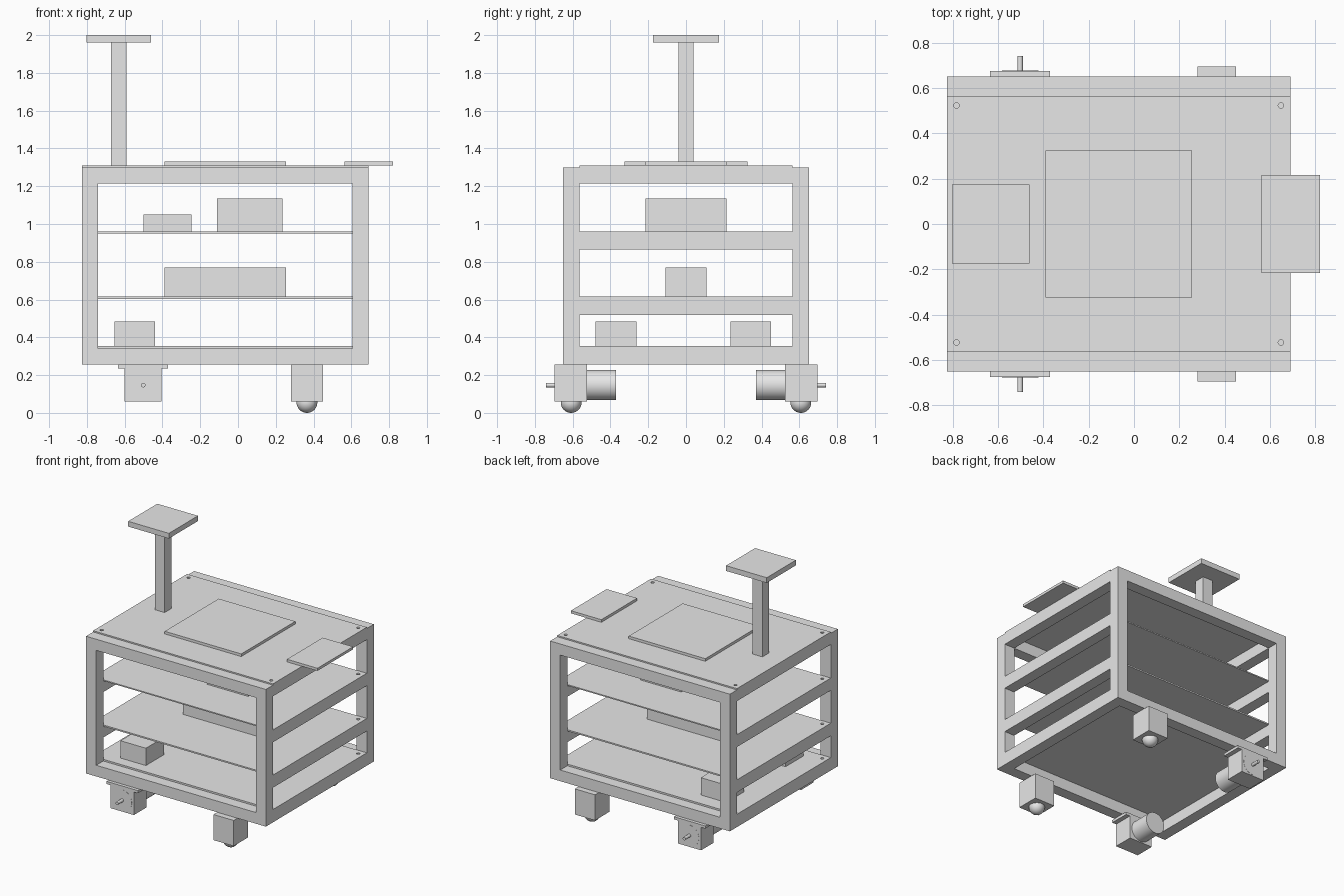
import bpy
import bmesh
from math import radians
from mathutils import Matrix, Vector

old_cube = bpy.data.objects.get("Cube")
if old_cube:
    bpy.data.objects.remove(old_cube, do_unlink=True)

# One plain grey for the whole cart
grey = bpy.data.materials.new("plain grey")
grey.use_nodes = True
colour = (0.8, 0.8, 0.8, 1)
grey.diffuse_color = colour
shader = next(n for n in grey.node_tree.nodes if n.type == "BSDF_PRINCIPLED")
shader.inputs["Base Color"].default_value = colour


def make_object(name, bm, smooth=False):
    mesh = bpy.data.meshes.new(name)
    bm.to_mesh(mesh)
    bm.free()
    mesh.materials.append(grey)
    obj = bpy.data.objects.new(name, mesh)
    bpy.context.collection.objects.link(obj)
    if smooth:
        bpy.ops.object.select_all(action="DESELECT")
        obj.select_set(True)
        bpy.context.view_layer.objects.active = obj
        bpy.ops.object.shade_smooth_by_angle(angle=radians(40))
    return obj


def box(name, xs, ys, zs):
    """Box spanning the given (low, high) ranges."""
    bm = bmesh.new()
    spans = [sorted(s) for s in (xs, ys, zs)]
    size = Vector([b - a for a, b in spans])
    centre = Vector([(a + b) / 2 for a, b in spans])
    bmesh.ops.create_cube(bm, size=1, matrix=Matrix.Translation(centre) @ Matrix.Diagonal(size).to_4x4())
    return make_object(name, bm)


def rod(name, x, ys, z, radius):
    """Cylinder lying along y."""
    bm = bmesh.new()
    place = Matrix.Translation((x, sum(ys) / 2, z)) @ Matrix.Rotation(radians(90), 4, "X")
    bmesh.ops.create_cone(bm, cap_ends=True, segments=48, radius1=radius, radius2=radius,
                          depth=abs(ys[1] - ys[0]), matrix=place)
    return make_object(name, bm, smooth=True)


# Main dimensions
left, right = -0.825, 0.69
half_depth = 0.65
low, high = 0.255, 1.30
bar = 0.085
inner = half_depth - bar
sides = {"front": -1, "back": 1}
ends = {"right": (left, left + bar), "left": (right - bar, right)}

# Frame: corner posts and long rails
for side, s in sides.items():
    depth = (s * inner, s * half_depth)
    for end, span in ends.items():
        box(f"{side}_{end}_post", span, depth, (low, high))
    for level, z in (("bottom", low), ("top", high - bar)):
        box(f"{side}_{level}_rail", (left + bar, right - bar), depth, (z, z + bar))

# Cross bars at each end and the plates resting on them
plate_thickness = {"bottom": 0.013, "lower": 0.011, "upper": 0.009, "top": 0.01}
bar_tops = {"bottom": low + bar, "lower": 0.604, "upper": 0.95, "top": high}
shelf = {}
for level, z in bar_tops.items():
    for end, span in ends.items():
        box(f"{level}_{end}_cross_bar", span, (-inner, inner), (z - bar, z))
    shelf[level] = z + plate_thickness[level]
    plate = box(f"{level}_plate", (left, right), (-inner, inner), (z, shelf[level]))

    # Screw holes in the plate corners
    bm = bmesh.new()
    inset = bar / 2
    for x in (left + inset, right - inset):
        for y in (inset - inner, inner - inset):
            bmesh.ops.create_cone(bm, cap_ends=True, segments=24, radius1=0.012, radius2=0.012,
                                  depth=bar, matrix=Matrix.Translation((x, y, z)))
    cutter = make_object("hole_cutter", bm)
    cutter.hide_render = True
    cut = plate.modifiers.new("holes", "BOOLEAN")
    cut.object = cutter
    cut.solver = "EXACT"
    bpy.context.view_layer.objects.active = plate
    bpy.ops.object.modifier_apply(modifier=cut.name)
    bpy.data.objects.remove(cutter, do_unlink=True)

# Equipment on the top plate
top = shelf["top"]
pad_top = top + 0.02
box("top_pad", (-0.39, 0.255), (-0.325, 0.325), (top, pad_top))
box("overhanging_tray", (0.563, 0.82), (-0.215, 0.215), (top, pad_top))
box("mast", (-0.672, -0.59), (-0.04, 0.04), (top, 1.96))
box("mast_head", (-0.803, -0.46), (-0.175, 0.175), (1.96, 2))

# Equipment boxes on the shelves
box("upper_small_box", (-0.5, -0.245), (-0.13, 0.13), (shelf["upper"], 1.05))
box("upper_large_box", (-0.11, 0.235), (-0.215, 0.215), (shelf["upper"], 1.135))
box("lower_box", (-0.39, 0.255), (-0.108, 0.108), (shelf["lower"], 0.77))
for name, ys in (("front", (-0.48, -0.263)), ("back", (0.235, 0.45))):
    box(f"bottom_{name}_box", (-0.655, -0.44), ys, (shelf["bottom"], 0.485))

# Ball casters and drive motors, mirrored front to back
foot = 0.06
motor_x, motor_z = -0.502, 0.147
for side, s in sides.items():
    box(f"{side}_caster_block", (0.28, 0.45), (s * 0.523, s * 0.695), (foot, low))
    bm = bmesh.new()
    radius = 0.055
    bmesh.ops.create_uvsphere(bm, u_segments=32, v_segments=16, radius=radius,
                              matrix=Matrix.Translation((0.365, s * 0.608, radius)))
    make_object(f"{side}_caster_ball", bm, smooth=True)

    face = 0.675
    depth = (s * 0.525, s * face)
    box(f"{side}_motor_block", (-0.6, -0.405), depth, (foot, low))
    for wing, xs in (("right", (-0.635, -0.6)), ("left", (-0.405, -0.37))):
        box(f"{side}_motor_{wing}_flange", xs, depth, (0.235, low))
    rod(f"{side}_motor", motor_x, (s * 0.37, s * (face + 0.001)), motor_z, 0.08)
    rod(f"{side}_motor_shaft", motor_x, (s * face, s * 0.74), motor_z, 0.012)
